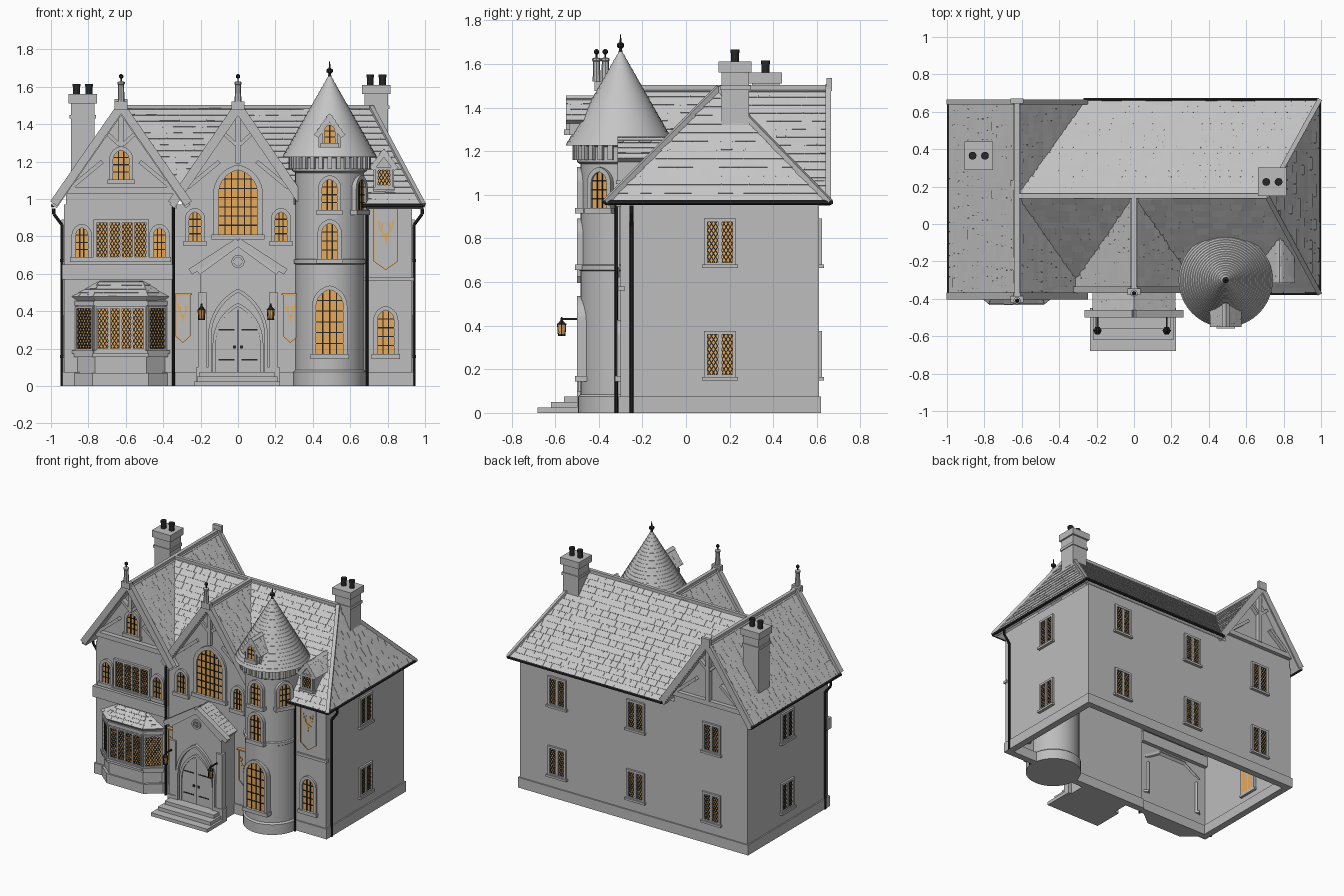
import bpy, bmesh, random
from math import sin, cos, pi, sqrt, asin, atan2, degrees, radians
from mathutils import Matrix, Vector

random.seed(4)
if "Cube" in bpy.data.objects:
    bpy.data.objects.remove(bpy.data.objects["Cube"])

# Materials
def material(name, rgb):
    m = bpy.data.materials.new(name)
    m.use_nodes = True
    m.diffuse_color = (*rgb, 1)
    m.node_tree.nodes["Principled BSDF"].inputs["Base Color"].default_value = (*rgb, 1)
    return m

STONE, SLATE, GLOW, IRON = range(4)
MATS = [material("grey stone", (.51,) * 3), material("grey slate", (.56,) * 3),
        material("amber glass", (.85, .43, .11)), material("black iron", (.02,) * 3)]

def frame(x, y, z, turn=0):
    """Wall frame: local x along the wall, y up, z outward; turn 0 faces front."""
    return Matrix.Translation((x, y, z)) @ Matrix.Rotation(radians(turn), 4, 'Z') @ Matrix.Rotation(pi / 2, 4, 'X')

class Part:
    def __init__(self, name, F=None):
        self.name, self.F, self.bm = name, F or Matrix(), bmesh.new()

    def loft(self, low, high, mat, caps=(True, True)):
        a, b = ([self.bm.verts.new(self.F @ Vector(p)) for p in r] for r in (low, high))
        n = len(a)
        sides = [(a[i], a[(i + 1) % n], b[(i + 1) % n], b[i]) for i in range(n)]
        for f in sides + [a[::-1]] * caps[0] + [b] * caps[1]:
            self.bm.faces.new(f).material_index = mat

    def prism(self, pts, w0, w1, mat=STONE, caps=(True, True)):
        self.loft([(*p, w0) for p in pts], [(*p, w1) for p in pts], mat, caps)

    def box(self, x0, x1, y0, y1, z0, z1, mat=STONE):
        self.prism([(x0, y0), (x1, y0), (x1, y1), (x0, y1)], z0, z1, mat)

    def bar(self, p, q, t, w0, w1, mat=STONE):
        p, q = Vector(p), Vector(q)
        s = (q - p).orthogonal().normalized() * t / 2
        self.prism([p + s, q + s, q - s, p - s], w0, w1, mat)

    def ring(self, outer, inner, w0, w1, mat=STONE):
        for i in range(len(outer)):
            self.prism([outer[i - 1], outer[i], inner[i], inner[i - 1]], w0, w1, mat)

    def beam(self, p, q, r, mat=STONE, n=4):
        p, q = Vector(p), Vector(q)
        R = (q - p).to_track_quat('Z', 'Y').to_matrix()
        circ = [R @ Vector((r * cos(a), r * sin(a), 0)) for a in [(i + .5) * 2 * pi / n for i in range(n)]]
        self.loft([p + c for c in circ], [q + c for c in circ], mat)

    def lathe(self, prof, x, y, mat=STONE, n=40):
        rings = [[(x + r * cos(i * 2 * pi / n), y + r * sin(i * 2 * pi / n), z) for i in range(n)] for r, z in prof]
        for i in range(len(rings) - 1):
            self.loft(rings[i], rings[i + 1], mat, (i == 0, i == len(rings) - 2))

    def done(self, smooth=False):
        if smooth:
            bmesh.ops.remove_doubles(self.bm, verts=self.bm.verts, dist=1e-5)
        bmesh.ops.recalc_face_normals(self.bm, faces=self.bm.faces)
        me = bpy.data.meshes.new(self.name)
        self.bm.to_mesh(me)
        for m in MATS:
            me.materials.append(m)
        o = bpy.data.objects.new(self.name, me)
        bpy.context.collection.objects.link(o)
        if smooth:
            bpy.ops.object.select_all(action='DESELECT')
            o.select_set(True)
            bpy.context.view_layer.objects.active = o
            bpy.ops.object.shade_smooth_by_angle()

# Slated slope between eave a-b and top d-c
def slope(name, a, b, c, d, row=.045):
    a, b, c, d = map(Vector, (a, b, c, d))
    U = (b - a).normalized()
    V = (d - a) - U * (d - a).dot(U)
    H = V.length
    V.normalize()
    M = Matrix((U, V, U.cross(V))).transposed().to_4x4()
    p = Part(name, Matrix.Translation(a) @ M)
    B, D, C = (b - a).dot(U), (d - a).dot(U), (c - a).dot(U)
    p.prism([(0, 0), (B, 0), (C, H)] + ([(D, H)] if C - D > .001 else []), -.025, 0, SLATE)
    clamp = lambda u, v: min(max(u, D * v / H), B + (C - B) * v / H)
    v = 0
    while v < H - .005:
        t = min(v + row, H)
        u = min(0, D) - random.random() * .05
        while u < max(B, C):
            e = u + random.uniform(.045, .075)
            lo, hi = (clamp(u, v), clamp(e - .001, v)), (clamp(u, t), clamp(e - .001, t))
            if lo[1] - lo[0] > .003 and hi[1] - hi[0] > .003:
                k = random.uniform(.004, .007)
                p.loft([(lo[0], v, -.001), (lo[1], v, -.001), (hi[1], t, -.001), (hi[0], t, -.001)],
                       [(lo[0], v, k), (lo[1], v, k), (hi[1], t, .002), (hi[0], t, .002)], SLATE)
            u = e
        v = t
    p.done()

# Pointed arch outline with its base centre at the origin
def arch(w, h, rise, n=8):
    r = (rise * rise + w * w / 4) / w
    c, end = w / 2 - r, asin(min(1, rise / r))
    side = [(c + r * cos(end * i / n), h - rise + r * sin(end * i / n)) for i in range(n + 1)]
    return [(-w / 2, 0), (w / 2, 0)] + side + [(-x, y) for x, y in side[-2::-1]]

def arch_window(name, F, w, h, cols, rows, t=.022):
    p, rise = Part(name, F), w * .62
    inner = arch(w, h, rise)
    p.prism(inner, -.02, .004, GLOW)
    p.ring(arch(w + 2 * t, h + t, rise + t), inner, -.03, .016)
    r = (rise * rise + w * w / 4) / w
    c, s = w / 2 - r, h - rise
    for i in range(1, cols):
        u = -w / 2 + w * i / cols
        p.bar((u, 0), (u, s + sqrt(r * r - (abs(u) - c) ** 2)), .007, .003, .009, IRON)
    for j in range(1, rows):
        v = h * j / rows
        e = w / 2 if v < s else c + sqrt(r * r - (v - s) ** 2)
        p.bar((-e, v), (e, v), .006, .003, .008, IRON)
    p.box(-w / 2 - t - .008, w / 2 + t + .008, -.026, 0, -.03, .025)
    p.done()

def lattice_window(name, F, w, h, lights=2, t=.016, s=.019, mullion=.006):
    p = Part(name, F)
    p.box(-w / 2, w / 2, 0, h, -.02, .003, GLOW)
    lw = w / lights
    for i in range(lights):
        x0 = -w / 2 + lw * i
        for m in (1.6, -1.6):
            k = -2 * h
            while k < 2 * h + lw * 2:
                us = sorted((max(0, min(lw, -k / m)), max(0, min(lw, (h - k) / m))))
                if us[1] - us[0] > .004:
                    p.bar((x0 + us[0], m * us[0] + k), (x0 + us[1], m * us[1] + k), .005, .002, .006, IRON)
                k += s * 1.6
        if i:
            p.box(x0 - mullion, x0 + mullion, 0, h, -.02, .012)
    rect = lambda e: [(-w / 2 - e, -e), (w / 2 + e, -e), (w / 2 + e, h + e), (-w / 2 - e, h + e)]
    p.ring(rect(t), rect(0), -.02, .014)
    p.box(-w / 2 - .025, w / 2 + .025, -.026, -.01, -.02, .022)
    p.done()

# Walls, open underneath, with plinth
plan = [(-.93, .61), (-.93, -.33), (-.34, -.33), (-.34, -.32), (.33, -.32), (.33, -.3), (.93, -.3), (.93, .61)]
scaled = lambda k, j: [(x * k, .15 + (y - .15) * j) for x, y in plan]
p = Part("walls")
p.prism(plan, 0, .97, STONE, (False, True))
p.ring(scaled(1.01, 1.02), scaled(.955, .91), 0, .075)
p.box(-.94, -.34, -.355, -.3, .57, .65)
p.box(.66, .94, -.312, -.28, .56, .58)
p.done()
X, Y, E, R = -.625, .15, .965, 1.49
p = Part("gable_walls", frame(0, 0, 0))
for x, h, w0, w1 in ((X, .295, -.61, .33), (0, .3, -.1, .32)):
    p.prism([(x - h, .95), (x + h, .95), (x + h, 1.03), (x, 1.46), (x - h, 1.03)], w0, w1)
p.done()

# Roofs
slope("main_roof_front", (.36, -.37, E), (.99, -.37, E), (.71, Y, R), (0, Y, R))
slope("main_roof_valley", (-.316, -.305, 1.03), (-.314, -.305, 1.03), (0, Y, R), (X, Y, R))
slope("main_roof_back", (.99, .66, E), (-.27, .66, E), (X, Y, R), (.71, Y, R))
slope("main_roof_hip", (.99, -.37, E), (.99, .66, E), (.71, Y, R), (.71, Y, R))
slope("wing_roof_left", (-.99, .66, E), (-.99, -.395, E), (X, -.395, R), (X, .66, R))
slope("wing_roof_right", (-.26, -.395, E), (-.26, .66, E), (X, .66, R), (X, -.395, R))
slope("centre_roof_right", (.36, -.365, E), (.36, -.355, E), (0, Y, R), (0, -.365, R))
slope("centre_roof_left", (-.36, -.355, E), (-.36, -.365, E), (0, -.365, R), (0, Y, R))
p = Part("ridges_and_hips")
for a, b in (((X, Y, R), (.71, Y, R)), ((X, -.39, R), (X, .66, R)), ((0, -.36, R), (0, Y, R)),
             ((.71, Y, R), (.99, -.37, E)), ((.71, Y, R), (.99, .66, E))):
    p.beam(a, b, .018)
p.done()

# Gable boards and timber framing
def timbers(name, F, x, half, post, beam, board):
    p = Part(name, F)
    for s in (-1, 1):
        p.bar((x + s * half, .975), (x, 1.495), .045, -.01, board)
        p.bar((x + s * .01, 1.29), (x + s * .085, 1.36), .02, -.05, -.01)
        p.bar((x + s * .27, 1.06), (x + s * .1, 1.2), .022, -.05, -.01)
    if beam:
        p.box(x - .3, x + .3, 1.03, 1.065, -.06, -.01)
    p.box(x - .014, x + .014, post, 1.47, -.06, -.005)
    p.done()

timbers("wing_front_timbers", frame(0, -.375, 0), X, .36, 1.28, True, .03)
timbers("wing_back_timbers", frame(0, .65, 0, 180), -X, .36, 1.06, True, .015)
timbers("centre_timbers", frame(0, -.345, 0), 0, .355, 1.19, False, .025)
for name, x, y in (("wing_finial", X, -.41), ("centre_finial", 0, -.37)):
    p = Part(name)
    p.box(x - .035, x + .035, y - .01, y + .025, 1.475, 1.52)
    p.lathe([(.018, 1.52), (.016, 1.61), (.02, 1.615), (.02, 1.625), (.004, 1.63)], x, y, STONE, 8)
    p.lathe([(.004, 1.625), (.004, 1.643), (.012, 1.65), (.012, 1.66), (.004, 1.668)], x, y, IRON, 8)
    p.done()
p = Part("wing_back_apex")
p.box(X - .035, X + .035, .645, .67, 1.475, 1.535)
p.done()

# Gutters and downpipes
p = Part("gutters_and_downpipes")
for a, b in (((.38, -.37, E), (.99, -.37, E)), ((.99, -.37, E), (.99, .665, E)), ((.99, .665, E), (-.27, .665, E)),
             ((-.99, .66, E), (-.99, -.39, E))):
    p.beam(a, b, .011, IRON, 6)
for s, y in ((1, -.25), (-1, -.28)):
    for a, b in (((s * .985, y, .95), (s * .985, y, .92)), ((s * .985, y, .92), (s * .94, y, .86)), ((s * .94, y, .86), (s * .94, y, 0))):
        p.beam(a, b, .009, IRON, 8)
for x, y in ((-.345, -.35), (.69, -.32)):
    p.beam((x, y, .96), (x, y, 0), .008, IRON, 8)
p.done()

# Chimneys
for name, x, y, z in (("left_chimney", -.83, .365, 1.56), ("right_chimney", .74, .225, 1.61)):
    p = Part(name)
    for e, a, b in ((.063, 1.05, z - .05), (.07, z - .13, z - .11), (.076, z - .05, z)):
        p.box(x - e, x + e, y - e, y + e, a, b)
    for s in (-.033, .033):
        p.lathe([(.018, z), (.018, z + .04), (.021, z + .04), (.021, z + .055)], x + s, y, IRON, 12)
    p.done()

# Round tower
TX, TY = .49, -.3
p = Part("tower")
p.lathe([(.195, 0), (.195, .075), (.184, .085), (.184, .65), (.192, .655), (.192, .675), (.184, .68), (.184, 1.14),
         (.2, 1.15), (.2, 1.22), (.225, 1.23)], TX, TY)
p.done(True)
p = Part("tower_corbels")
for i in range(28):
    p.F = frame(TX, TY, 0, i * 360 / 28)
    p.box(-.012, .012, 1.16, 1.225, .19, .22)
p.done()
p = Part("tower_cone")
prof, n = [], 20
for i in range(n):
    prof += [(.25 * (1 - i / n) + .002, 1.225 + .44 * i / n), (.25 * (1 - (i + 1) / n) + .0045, 1.225 + .44 * (i + 1) / n)]
p.lathe(prof, TX, TY, SLATE)
p.done(True)
p = Part("tower_finial")
p.lathe([(.01, 1.655), (.006, 1.67), (.017, 1.678), (.017, 1.692), (.005, 1.7), (.002, 1.735)], TX, TY, IRON, 10)
p.done()
def tower_frame(z, a):
    return frame(TX + .184 * sin(radians(a)), TY - .184 * cos(radians(a)), z, a)
arch_window("tower_low_window", tower_frame(.17, 0), .145, .345, 4, 6)
arch_window("tower_mid_window", tower_frame(.68, 0), .085, .19, 3, 4)
for a in (0, 60):
    arch_window("tower_top_window", tower_frame(.94, a), .08, .165, 3, 4)

# Dormers
def dormer(name, x, y0, y1, z0, z1, top, h):
    p = Part(name + "_walls", frame(x, 0, 0))
    p.prism([(-h, z0), (h, z0), (h, z1), (0, top - .015), (-h, z1)], -y1, -y0)
    p.done()
    e, zz, y = h + .02, z1 - .015, y0 - .015
    slope(name + "_roof_right", (x + e, y, zz), (x + e, y1, zz), (x, y1, top), (x, y, top), .03)
    slope(name + "_roof_left", (x - e, y1, zz), (x - e, y, zz), (x, y, top), (x, y1, top), .03)

dormer("tower_dormer", TX, -.535, -.38, 1.275, 1.355, 1.455, .06)
arch_window("tower_dormer_window", frame(TX, -.535, 1.3), .055, .095, 2, 3, .014)
dormer("roof_dormer", .78, -.3, -.06, 1, 1.18, 1.265, .055)
lattice_window("roof_dormer_window", frame(.78, -.3, 1.075), .065, .08, 1)

# Facade windows
arch_window("great_window", frame(0, -.32, .81), .21, .345, 6, 7, .028)
for x in (-.23, .23):
    arch_window("centre_side_window", frame(x, -.32, .775), .065, .155, 3, 4)
for x in (-.835, -.42):
    arch_window("wing_side_window", frame(x, -.33, .69), .065, .155, 3, 4)
arch_window("wing_gable_window", frame(X, -.33, 1.105), .085, .155, 3, 4)
arch_window("right_low_window", frame(.79, -.3, .17), .09, .235, 3, 5)
lattice_window("wing_window", frame(X, -.335, .69), .265, .185, 4)
for z in (.175, .69):
    for name, x, turn in (("right_window", .93, 90), ("left_window", -.93, -90)):
        lattice_window(name, frame(x, .155, z, turn), .115, .185, mullion=.009)
    for x in (.62, -.02, -.64):
        lattice_window("back_window", frame(x, .61, z, 180), .115, .185, mullion=.009)

# Bay window
bay = [(-.865, -.325), (-.765, -.41), (-.49, -.41), (-.385, -.325)]
p = Part("bay")
p.prism(bay, 0, .47)
for z, e, h in ((0, .012, .07), (.155, .012, .025), (.43, .008, .025)):
    p.prism([(x + e * (1 if x > X else -1), y - e) for x, y in bay], z, z + h)
p.done()
for (x0, y0), (x1, y1), n in zip(bay, bay[1:], (1, 4, 1)):
    w = sqrt((x1 - x0) ** 2 + (y1 - y0) ** 2) - .03
    lattice_window("bay_window", frame((x0 + x1) / 2, (y0 + y1) / 2, .2, degrees(atan2(y1 - y0, x1 - x0))), w, .215, n, .01)
a, b, c, d = (-.885, -.33, .475), (-.775, -.425, .475), (-.48, -.425, .475), (-.37, -.33, .475)
e, f = (-.74, -.33, .56), (-.51, -.33, .56)
slope("bay_roof_front", b, c, f, e, .03)
slope("bay_roof_left", a, b, e, e, .03)
slope("bay_roof_right", c, d, f, f, .03)

# Porch, door and steps
dormer("porch", 0, -.48, -.325, 0, .63, .775, .2)
p = Part("porch_trim", frame(0, -.48, 0))
for s in (-1, 1):
    p.bar((s * .255, .61), (0, .775), .035, -.02, .02)
    p.box(s * .19 - .025, s * .19 + .025, 0, .5, -.03, .015)
    p.box(s * .19 - .035, s * .19 + .035, 0, .1, -.03, .02)
for w, g in ((.32, .02), (.27, .012)):
    p.ring(arch(w, .04 + w * 1.5, w * .8), arch(w - .035, .02 + w * 1.5, w * .8 - .02), -.02, g)
round_pts = lambda r: [(r * cos(i * pi / 8), .665 + r * sin(i * pi / 8)) for i in range(16)]
p.ring(round_pts(.035), round_pts(.022), 0, .012)
for i in range(4):
    p.bar((0, .665), (.025 * cos(i * pi / 2), .665 + .025 * sin(i * pi / 2)), .008, 0, .008)
p.done()
p = Part("door", frame(0, -.48, 0))
p.prism(arch(.23, .42, .18), 0, .006)
p.box(-.002, .002, .07, .41, .004, .009, IRON)
for s in (-1, 1):
    for z in (.14, .3):
        p.bar((s * .02, z), (s * .105, z), .007, .004, .009, IRON)
    p.box(s * .02 - .008, s * .02 + .008, .2, .216, .004, .012, IRON)
p.done()
p = Part("steps")
for i, y in enumerate((-.68, -.62, -.56)):
    p.box(-.235 + .015 * i, .225 - .015 * i, y, -.45, .025 * i, .025 * (i + 1))
p.done()

# Lanterns
for x in (-.195, .175):
    p = Part("lantern")
    p.beam((x, -.47, .4), (x, -.5, .43), .006, IRON)
    p.beam((x, -.47, .43), (x, -.575, .43), .006, IRON)
    p.lathe([(.014, .36), (.019, .408)], x, -.57, GLOW, 6)
    p.lathe([(.02, .352), (.016, .362)], x, -.57, IRON, 6)
    p.lathe([(.023, .406), (.006, .425), (.004, .44)], x, -.57, IRON, 6)
    for i in range(4):
        dx, dy = cos(i * pi / 2), sin(i * pi / 2)
        p.beam((x + .015 * dx, -.57 + .015 * dy, .355), (x + .019 * dx, -.57 + .019 * dy, .41), .0035, IRON)
    p.done()

# Hanging banners with branching ornament
def banner(F, w, h):
    p = Part("banner", F)
    def shape(k):
        e = w / 2 - k
        return [(-e, -k), (e, -k), (e, -h * .86 + k / 2), (0, -h + k), (-e, -h * .86 + k / 2)]
    p.prism(shape(0), 0, .006)
    p.ring(shape(0), shape(.006), .005, .009, GLOW)
    p.bar((-w * .6, 0), (w * .6, 0), .009, -.01, .016, GLOW)
    p.prism([(-w * .09, -h * .42), (w * .09, -h * .42), (0, -h * .6)], .005, .009, GLOW)
    for s in (-1, 1):
        for a, b in (((.04, .43), (.24, .34)), ((.24, .34), (.3, .2)), ((.18, .37), (.14, .24)), ((.05, .44), (.2, .46))):
            p.bar((s * w * a[0], -h * a[1]), (s * w * b[0], -h * b[1]), w * .06, .005, .009, GLOW)
    p.done()

banner(frame(.79, -.305, .95), .13, .33)
for x in (-.295, .28):
    banner(frame(x, -.33, .49), .08, .26)
